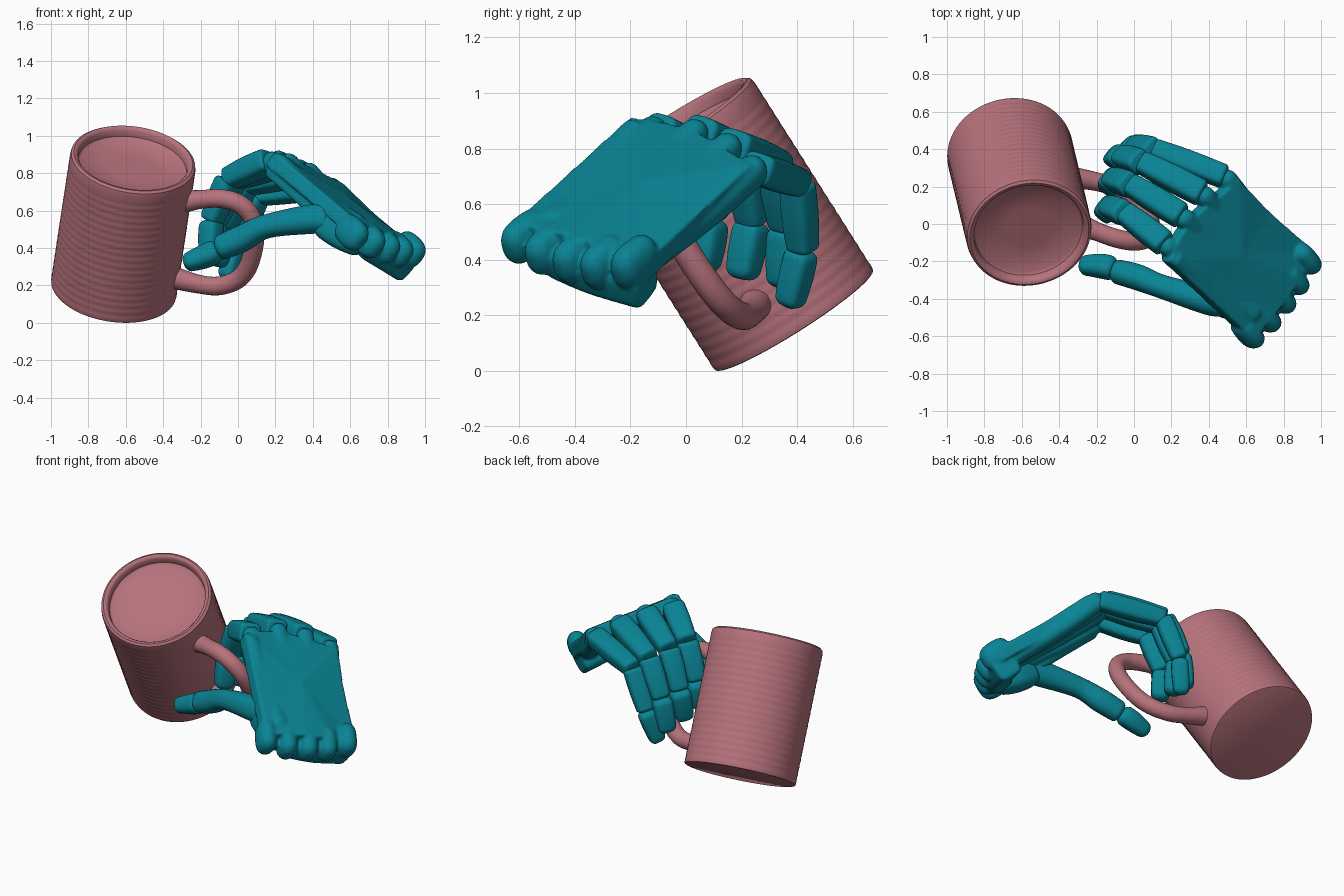
import bpy, bmesh, math
from mathutils import Vector, Matrix

if "Cube" in bpy.data.objects:
    bpy.data.objects.remove(bpy.data.objects["Cube"])


def material(name, rgb):
    m = bpy.data.materials.new(name)
    m.diffuse_color = (*rgb, 1)
    m.use_nodes = True
    m.node_tree.nodes["Principled BSDF"].inputs["Base Color"].default_value = m.diffuse_color
    return m


TEAL = material("teal", (0.003, 0.23, 0.30))
PINK = material("pink", (0.47, 0.17, 0.20))


def finish(name, bm, mat, angle=40):
    bmesh.ops.recalc_face_normals(bm, faces=bm.faces)
    me = bpy.data.meshes.new(name)
    bm.to_mesh(me)
    bm.free()
    ob = bpy.data.objects.new(name, me)
    bpy.context.collection.objects.link(ob)
    me.materials.append(mat)
    bpy.ops.object.select_all(action='DESELECT')
    ob.select_set(True)
    bpy.context.view_layer.objects.active = ob
    bpy.ops.object.shade_smooth_by_angle(angle=math.radians(angle))
    return ob


def skin(name, rings, mat, angle=40):
    """Join a list of point rings into a closed surface."""
    bm = bmesh.new()
    vs = [[bm.verts.new(p) for p in ring] for ring in rings]
    n = len(vs[0])
    for a, b in zip(vs, vs[1:]):
        for i in range(n):
            bm.faces.new((a[i], a[(i + 1) % n], b[(i + 1) % n], b[i]))
    bm.faces.new(vs[0])
    bm.faces.new(vs[-1])
    return finish(name, bm, mat, angle)


def spline(pts, steps=6):
    """Catmull-Rom through points."""
    p = [Vector(q) for q in pts]
    p = [2 * p[0] - p[1]] + p + [2 * p[-1] - p[-2]]
    out = []
    for i in range(1, len(p) - 2):
        a, b, c, d = p[i - 1:i + 3]
        for k in range(steps):
            t = k / steps
            out.append(0.5 * (2 * b + (c - a) * t + (2 * a - 5 * b + 4 * c - d) * t * t
                              + (3 * b - a - 3 * c + d) * t ** 3))
    return out + [p[-2]]


SIDE = Vector((0.6, 0.77, -0.25))


def limb(name, pts, widths, depths, mat=TEAL, side=SIDE, power=3.2, cap=0.03, n=24):
    """Rounded-box section swept along points, with rounded ends."""
    pts = [Vector(p) for p in pts]
    # path samples carry width and depth with them
    steps = 6
    path = spline(pts, steps)
    wd = spline([(w, d, 0) for w, d in zip(widths, depths)], steps)
    dist = [0]
    for a, b in zip(path, path[1:]):
        dist.append(dist[-1] + (b - a).length)
    total = dist[-1]
    ends = [cap * (1 - math.cos(math.pi / 2 * k / 5)) for k in range(6)]
    body = [d for d in dist if cap * 1.1 < d < total - cap * 1.1]
    rings = []
    for s in ends + body + [total - e for e in reversed(ends)]:
        j = max(i for i in range(len(dist) - 1) if dist[i] <= s + 1e-9)
        f = (s - dist[j]) / (dist[j + 1] - dist[j])
        c = path[j].lerp(path[j + 1], f)
        w, d, _ = wd[j].lerp(wd[j + 1], f)
        t = (path[min(j + 2, len(path) - 1)] - path[max(j - 1, 0)]).normalized()
        x = (side - t * side.dot(t)).normalized()
        y = t.cross(x)
        e = min(s, total - s)
        k = 1 if e >= cap else math.sqrt(max(0, 1 - (1 - e / cap) ** 2))
        w, d = (max(v / 2 - cap * (1 - k), 0.004) for v in (w, d))
        ring = []
        for i in range(n):
            a = 2 * math.pi * i / n
            ca, sa = math.cos(a), math.sin(a)
            ring.append(c + x * w * math.copysign(abs(ca) ** (2 / power), ca)
                        + y * d * math.copysign(abs(sa) ** (2 / power), sa))
        rings.append(ring)
    return skin(name, rings, mat)


# ---- Mug: local z along its tilted axis, local x towards the handle
base = Vector((-0.665, 0.39, 0.181))
up = Vector((0.127, -0.531, 0.838)).normalized()
out = Vector((0.95, -0.16, -0.25))
out = (out - up * out.dot(up)).normalized()
frame = Matrix((out, up.cross(out), up)).transposed().to_4x4()
frame.translation = base

H, R = 0.834, 0.338
prof = [(R - 0.008, 0), (R - 0.002, 0.003), (R, 0.012)]
for k in range(1, 109):
    prof.append((R + 0.0008 * math.sin(k * math.pi / 3), 0.015 + k * (H - 0.09) / 108))
prof += [(R, H - 0.03), (R - 0.004, H - 0.01), (R - 0.018, H), (R - 0.032, H - 0.003),
         (R - 0.042, H - 0.015), (R - 0.046, H - 0.05), (R - 0.06, H - 0.062), (0.12, H - 0.064)]
mug = [[frame @ Vector((r * math.cos(a), r * math.sin(a), z))
        for a in (2 * math.pi * i / 72 for i in range(72))] for r, z in prof]
skin("mug_body", mug, PINK)

loop = [(0.31, 0.65), (0.40, 0.69), (0.50, 0.725), (0.60, 0.725), (0.675, 0.675), (0.715, 0.58),
        (0.72, 0.45), (0.70, 0.33), (0.65, 0.245), (0.56, 0.185), (0.45, 0.165), (0.31, 0.165)]
limb("mug_handle", [frame @ Vector((d, 0, t)) for d, t in loop], [0.12] + [0.1] * 10 + [0.12],
     [0.12] + [0.1] * 10 + [0.12], PINK, frame.col[1].to_3d(), 2, 0.01)

# ---- Fingers: knuckle, two joints and tip
fingers = {
    "index": [(0.17, -0.11, 0.87), (-0.05, 0.06, 0.77), (-0.14, 0.09, 0.55), (-0.15, 0.06, 0.36)],
    "middle": [(0.26, 0.04, 0.86), (-0.02, 0.21, 0.77), (-0.12, 0.24, 0.54), (-0.13, 0.20, 0.33)],
    "ring": [(0.37, 0.16, 0.81), (0.04, 0.33, 0.74), (-0.07, 0.36, 0.52), (-0.11, 0.35, 0.30)],
    "pinky": [(0.49, 0.25, 0.73), (0.11, 0.40, 0.68), (0.0, 0.42, 0.44), (-0.06, 0.37, 0.23)],
}
wrist = [(0.66, -0.50, 0.50), (0.74, -0.41, 0.46), (0.80, -0.32, 0.42), (0.86, -0.20, 0.37)]
back = Vector((0.6, -0.1, 0.8)).normalized()
palm = []  # pieces fused into one soft surface below
for (name, pts), w in zip(fingers.items(), wrist):
    p = [Vector(q) for q in pts]
    size = 0.12 if name == "pinky" else 0.132
    for i, part in enumerate(("lower", "middle", "tip")):
        a, b = p[i], p[i + 1]
        d = (b - a).normalized()
        a, b = a + d * 0.003, b + d * (0.0 if i == 2 else 0.008)
        k = size * (1 - 0.06 * i)
        limb(f"{name}_{part}", [a, a.lerp(b, 0.5), b], [k * 1.04, k * 1.04, k * 0.9],
             [k * 0.95, k, k * 0.85], cap=0.035 if i == 2 else 0.02, power=3.6)
    # hand bone running from wrist to a rounded knuckle
    w = Vector(w)
    tip = p[0] + (p[0] - w).normalized() * 0.035
    palm.append(limb(f"{name}_hand_bone", [w, p[0].lerp(w, 0.4) - back * 0.02, tip],
                     [0.12, 0.115, 0.105], [0.13, 0.11, 0.12], cap=0.05, power=2.4))

# ---- Back of the hand: a plate over the hand bones
corners = [(0.18, -0.20, 0.895), (0.23, -0.07, 0.875), (0.31, 0.04, 0.845), (0.42, 0.13, 0.79),
           (0.55, 0.24, 0.725), (0.72, 0.06, 0.56), (0.95, -0.14, 0.37), (0.88, -0.30, 0.43),
           (0.78, -0.44, 0.475), (0.63, -0.62, 0.515), (0.47, -0.47, 0.65)]
top = [Vector(c) + back * 0.025 for c in corners]
bm = bmesh.new()
vt = [bm.verts.new(c) for c in top]
vb = [bm.verts.new(c - back * 0.085) for c in top]
for ring, off in ((vt, 0.018), (vb, -0.085)):
    mid = bm.verts.new(sum(top, Vector()) / len(top) + back * off)
    for i in range(len(ring)):
        bm.faces.new((ring[i], ring[(i + 1) % len(ring)], mid))
for i in range(len(vt)):
    j = (i + 1) % len(vt)
    bm.faces.new((vt[i], vb[i], vb[j], vt[j]))
palm.append(finish("hand_back", bm, TEAL))

# side panel below the index bone
palm.append(limb("index_side_panel", [(0.19, -0.17, 0.85), (0.36, -0.30, 0.70), (0.55, -0.47, 0.53)],
                 [0.07, 0.07, 0.1], [0.15, 0.15, 0.16], cap=0.02, power=5))

# ---- Wrist: a row of rounded knobs over a block
knobs = [(0.63, -0.605, 0.46), (0.72, -0.52, 0.42), (0.80, -0.42, 0.39), (0.87, -0.32, 0.37),
         (0.935, -0.21, 0.37)]
along = Vector((0.5, -0.6, -0.5)).normalized()
for i, k in enumerate(knobs):
    c = Vector(k)
    palm.append(limb(f"wrist_knob_{i}", [c - along * 0.14, c - along * 0.03, c + along * 0.06],
                     [0.11, 0.12, 0.105], [0.15, 0.17, 0.14], cap=0.05, power=2.2))
palm.append(limb("wrist_block", [(0.68, -0.46, 0.42), (0.78, -0.32, 0.36), (0.87, -0.135, 0.305)],
                 [0.16] * 3, [0.14] * 3, side=along, cap=0.02, power=4))

# fuse the palm pieces
bpy.ops.object.select_all(action='DESELECT')
for ob in palm:
    ob.select_set(True)
bpy.context.view_layer.objects.active = palm[0]
bpy.ops.object.join()
hand = bpy.context.object
hand.name = "palm_and_wrist"
fuse = hand.modifiers.new("fuse", 'REMESH')
fuse.mode, fuse.voxel_size, fuse.use_smooth_shade = 'VOXEL', 0.009, True
soft = hand.modifiers.new("soften", 'SMOOTH')
soft.factor, soft.iterations = 0.5, 6

# ---- Thumb
limb("thumb_base", [(0.68, -0.47, 0.42), (0.56, -0.44, 0.48), (0.43, -0.41, 0.55)],
     [0.14, 0.17, 0.14], [0.16, 0.18, 0.15], cap=0.05)
limb("thumb_lower", [(0.50, -0.43, 0.55), (0.40, -0.41, 0.555), (0.15, -0.335, 0.515),
                     (0.02, -0.285, 0.45), (-0.11, -0.25, 0.395)],
     [0.13, 0.15, 0.125, 0.135, 0.125], [0.14, 0.155, 0.125, 0.14, 0.13], cap=0.03, power=2.3)
limb("thumb_tip", [(-0.10, -0.24, 0.39), (-0.18, -0.225, 0.355), (-0.29, -0.22, 0.315)],
     [0.125, 0.125, 0.095], [0.12, 0.12, 0.09], cap=0.035, power=2.6)
